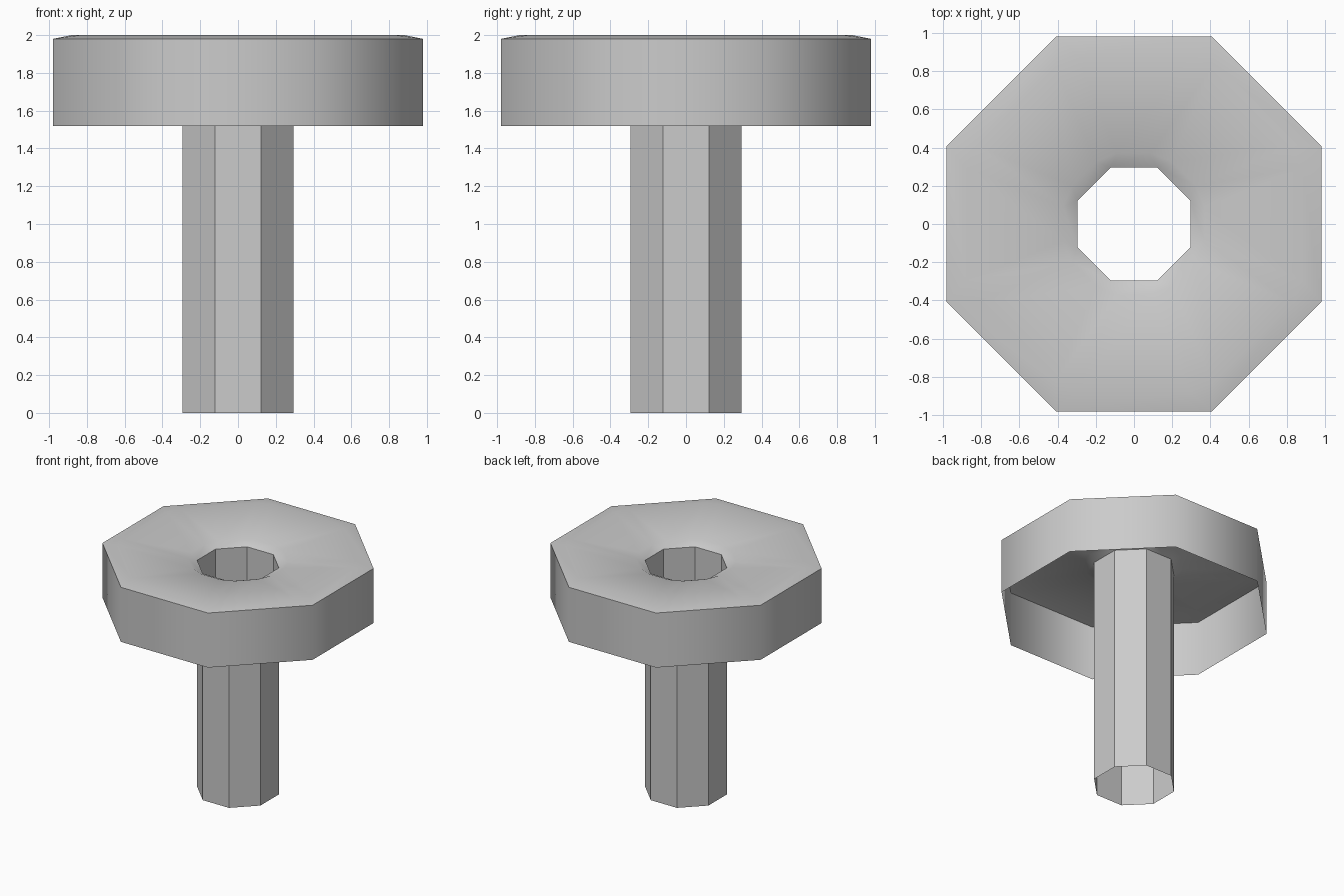
import bpy, bmesh
from math import sin, cos, pi, radians

if "Cube" in bpy.data.objects:
    bpy.data.objects.remove(bpy.data.objects["Cube"])


def ring_points(radius, cut, z):
    """Octagon with flat sides on the axes; cut (degrees) trims each corner."""
    pts = []
    for i in range(8):
        for s in (-1, 1):
            a = pi / 8 + i * pi / 4 + s * radians(cut)
            pts.append((radius * cos(a), radius * sin(a), z))
    return pts


def loft(name, rings):
    """Open shell through a stack of rings; untrimmed corners merge to one point."""
    bm = bmesh.new()
    rows = [[bm.verts.new(p) for p in ring_points(*r)] for r in rings]
    for lo, hi in zip(rows, rows[1:]):
        for i in range(16):
            j = (i + 1) % 16
            bm.faces.new((lo[i], lo[j], hi[j], hi[i]))
    bmesh.ops.remove_doubles(bm, verts=bm.verts, dist=1e-5)
    mesh = bpy.data.meshes.new(name)
    bm.to_mesh(mesh)
    bm.free()
    ob = bpy.data.objects.new(name, mesh)
    bpy.context.collection.objects.link(ob)
    return ob


K = 1 / cos(pi / 8)  # flat distance to corner radius

# Hollow cap: wall, top chamfer, dished top and funnel lip
cap = loft("cap", [
    (0.98 * K, 0, 1.52),
    (0.98 * K, 0, 1.98),
    (0.927, 4, 2.0),
    (0.381, 8.9, 1.945),
    (0.295 * K, 0, 1.91),
])
bpy.ops.object.select_all(action='DESELECT')
cap.select_set(True)
bpy.context.view_layer.objects.active = cap
bpy.ops.object.shade_smooth_by_angle(angle=radians(50))

# Open tube hanging from the funnel
loft("stem_tube", [(0.295 * K, 0, 0), (0.295 * K, 0, 1.91)])
